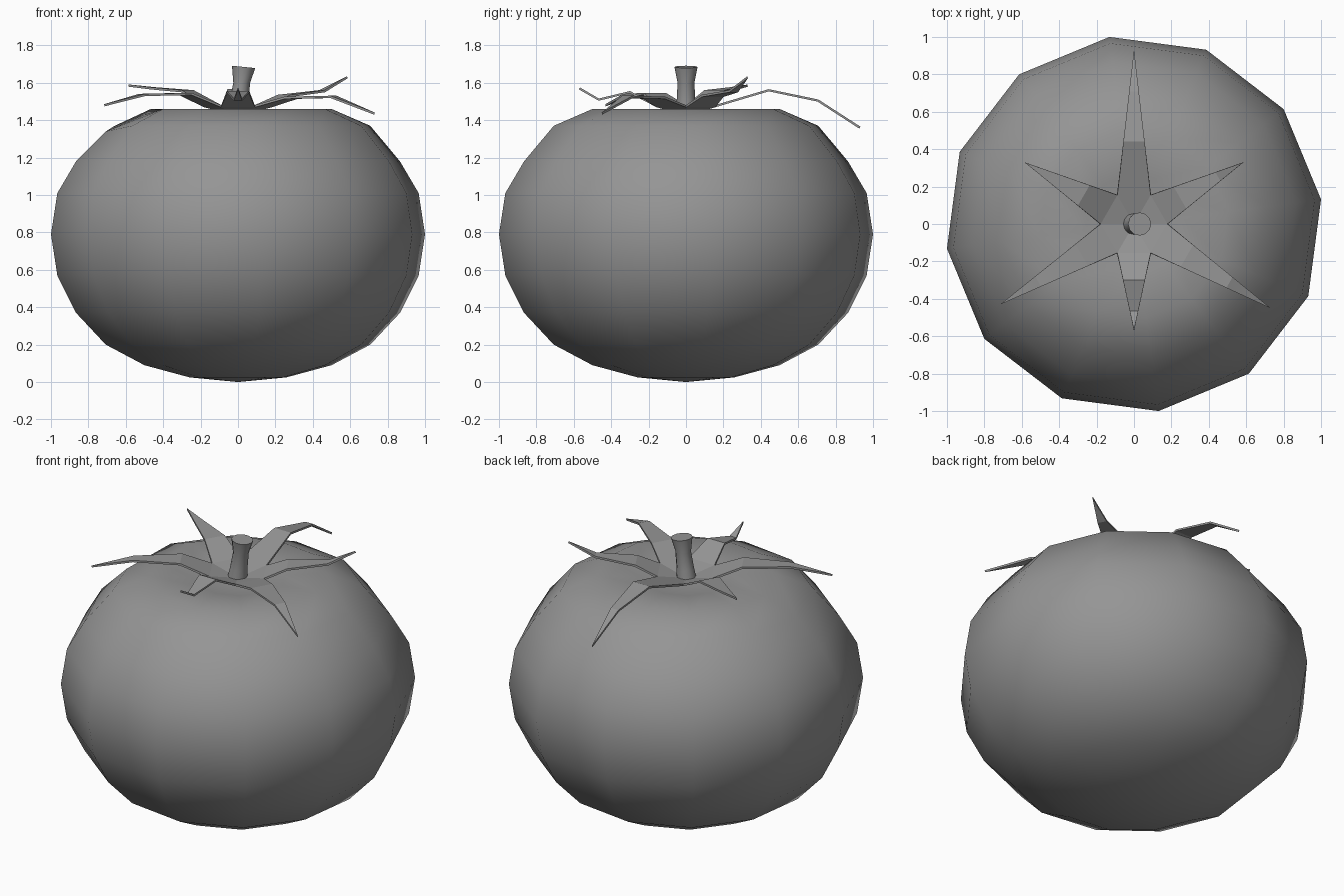
import bpy, bmesh, math
from mathutils import Vector

if "Cube" in bpy.data.objects:
    bpy.data.objects.remove(bpy.data.objects["Cube"], do_unlink=True)

grey = bpy.data.materials.new("plain grey")
grey.use_nodes = True
colour = (0.3, 0.3, 0.3, 1)
grey.diffuse_color = colour
grey.node_tree.nodes["Principled BSDF"].inputs["Base Color"].default_value = colour


def make_object(name, bm, smooth_angle=None):
    bmesh.ops.recalc_face_normals(bm, faces=bm.faces)
    mesh = bpy.data.meshes.new(name)
    bm.to_mesh(mesh)
    bm.free()
    obj = bpy.data.objects.new(name, mesh)
    bpy.context.collection.objects.link(obj)
    mesh.materials.append(grey)
    if smooth_angle:
        bpy.ops.object.select_all(action='DESELECT')
        obj.select_set(True)
        bpy.context.view_layer.objects.active = obj
        bpy.ops.object.shade_smooth_by_angle(angle=math.radians(smooth_angle))
    return obj


def ring(bm, centre, radius, sides, turn=0.0):
    step = math.tau / sides
    return [bm.verts.new(Vector(centre) + radius * Vector(
        (math.cos(turn + i * step), math.sin(turn + i * step), 0))) for i in range(sides)]


def bridge(bm, a, b):
    n = len(a)
    for i in range(n):
        bm.faces.new((a[i], a[(i + 1) % n], b[(i + 1) % n], b[i]))


def fan(bm, loop, centre):
    tip = bm.verts.new(centre)
    for i in range(len(loop)):
        bm.faces.new((loop[i], loop[(i + 1) % len(loop)], tip))


# Fruit: twelve-sided squashed globe with a sunken crown
SIDES = 12
heights = [0.025, 0.09, 0.2, 0.37, 0.57, 0.79, 1.01, 1.18, 1.37, 1.46, 1.445]
bm = bmesh.new()
rings = [ring(bm, (0, 0, z), 1.0086 * math.sin(math.radians(15 * (i + 1))),
              SIDES, math.radians(7.5)) for i, z in enumerate(heights)]
for lower, upper in zip(rings, rings[1:]):
    bridge(bm, lower, upper)
fan(bm, rings[0], (0, 0, 0))
fan(bm, rings[-1], (0, 0, 1.39))
# Slight dent on the right shoulder
rings[-2][6].co.z -= 0.03
rings[-3][6].co.z -= 0.03
make_object("fruit", bm, 80)

# Leaf crown: cupped hexagon with a bent, tapering leaf on each edge
# Each leaf: tip position, then (fraction along, height) of its bends
leaves = [
    ((0.585, 0.33, 1.63), (0.25, 1.53), (0.7, 1.555)),
    ((0, 0.93, 1.36), (0.37, 1.56), (0.71, 1.505)),
    ((-0.585, 0.33, 1.585), (0.3, 1.555), (0.7, 1.57)),
    ((-0.715, -0.43, 1.48), (0.25, 1.54), (0.65, 1.535)),
    ((0, -0.57, 1.57), (0.35, 1.55), (0.75, 1.51)),
    ((0.73, -0.45, 1.435), (0.25, 1.52), (0.63, 1.525)),
]
bm = bmesh.new()
hexagon = ring(bm, (0, 0, 1.475), 0.18, 6)
fan(bm, hexagon, (0, 0, 1.43))
for i, (tip, *bends) in enumerate(leaves):
    tip = Vector(tip)
    a, b = hexagon[i], hexagon[(i + 1) % 6]
    start = a.co.copy(), b.co.copy()
    for t, z in bends:
        pair = []
        for corner in start:
            p = corner.lerp(tip, t)
            p.z = z
            pair.append(bm.verts.new(p))
        bm.faces.new((a, b, pair[1], pair[0]))
        a, b = pair
    bm.faces.new((a, b, bm.verts.new(tip)))
crown = make_object("leaf_crown", bm)
thick = crown.modifiers.new("thickness", 'SOLIDIFY')
thick.thickness = 0.012
thick.offset = 0

# Stem: leaning stalk, flared at the cut end
bm = bmesh.new()
stalk = [ring(bm, (x, 0, z), r, SIDES) for x, z, r in
         [(-0.005, 1.42, 0.06), (0.005, 1.5, 0.05), (0.02, 1.6, 0.045), (0.03, 1.685, 0.062)]]
for lower, upper in zip(stalk, stalk[1:]):
    bridge(bm, lower, upper)
for v in stalk[-1]:
    v.co.z -= 0.1 * (v.co.x - 0.03)
bm.faces.new(stalk[0])
bm.faces.new(stalk[-1])
make_object("stem", bm, 40)
